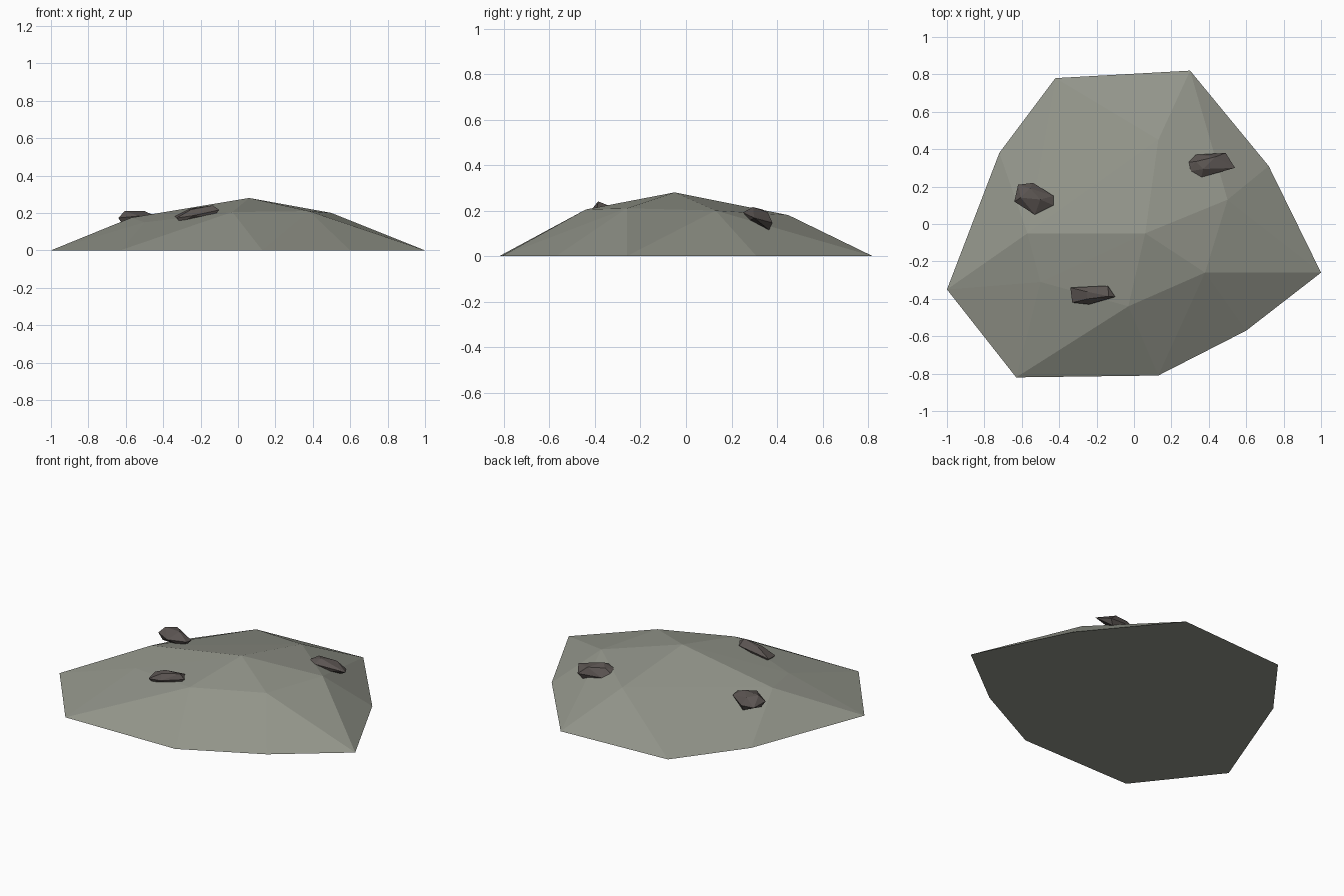
import bpy, bmesh
from mathutils import Vector

cube = bpy.data.objects.get("Cube")
if cube:
    bpy.data.objects.remove(cube, do_unlink=True)


def make_material(name, rgb):
    mat = bpy.data.materials.new(name)
    mat.use_nodes = True
    color = (*rgb, 1.0)
    mat.diffuse_color = color
    shader = mat.node_tree.nodes["Principled BSDF"]
    shader.inputs["Base Color"].default_value = color
    shader.inputs["Roughness"].default_value = 0.9
    return mat


def make_hull(name, points, mat):
    """Wrap a faceted convex skin around a handful of points."""
    bm = bmesh.new()
    for p in points:
        bm.verts.new(p)
    hull = bmesh.ops.convex_hull(bm, input=bm.verts[:])
    loose = {v for v in hull["geom_interior"] + hull["geom_unused"]
             if isinstance(v, bmesh.types.BMVert)}
    bmesh.ops.delete(bm, geom=list(loose), context="VERTS")
    bmesh.ops.recalc_face_normals(bm, faces=bm.faces[:])
    mesh = bpy.data.meshes.new(name)
    bm.to_mesh(mesh)
    bm.free()
    mesh.materials.append(mat)
    obj = bpy.data.objects.new(name, mesh)
    bpy.context.collection.objects.link(obj)
    return obj


def make_stone(name, outline, mid_z, height, tilt, top_shift, mat):
    """Chipped stone: a widest ring with smaller rings above and below, tilted to the slope."""
    center = sum((Vector(p) for p in outline), Vector((0, 0))) / len(outline)
    shift = Vector(top_shift)
    points = []
    for scale, dz, move in ((0.75, -0.5, 0), (1.0, 0.0, 0), (0.5, 0.5, 1)):
        for i, p in enumerate(outline):
            if scale < 1 and i % 2:
                continue
            offset = (Vector(p) - center) * scale + shift * move
            z = mid_z + dz * height + offset.dot(Vector(tilt))
            points.append((*(center + offset), z))
    return make_hull(name, points, mat)


ground_grey = make_material("mound grey green", (0.29, 0.30, 0.255))
stone_grey = make_material("stone dark brown grey", (0.105, 0.09, 0.084))

# Mound: flat irregular footprint with a low faceted crown
footprint = [(-1, -0.35), (-0.63, -0.82), (0.13, -0.81), (0.6, -0.57), (1, -0.26),
             (0.72, 0.31), (0.3, 0.82), (-0.42, 0.78), (-0.72, 0.38)]
crown = [(0.06, -0.05, 0.28), (-0.57, -0.05, 0.175), (-0.5, -0.31, 0.15),
         (-0.03, -0.44, 0.205), (0.38, -0.26, 0.21), (0.5, 0.13, 0.2),
         (0.13, 0.45, 0.18)]
make_hull("mound", [(x, y, 0) for x, y in footprint] + crown, ground_grey)

# Half-buried stones
make_stone("left_stone",
           [(-0.64, 0.12), (-0.62, 0.21), (-0.54, 0.22), (-0.43, 0.15),
            (-0.43, 0.1), (-0.53, 0.05)],
           0.17, 0.08, (0.0, -0.15), (-0.02, 0.01), stone_grey)
make_stone("back_stone",
           [(0.28, 0.33), (0.33, 0.37), (0.49, 0.38), (0.54, 0.3),
            (0.36, 0.25), (0.29, 0.28)],
           0.17, 0.075, (-0.05, -0.3), (0.0, 0.01), stone_grey)
make_stone("front_stone",
           [(-0.34, -0.34), (-0.14, -0.33), (-0.1, -0.39), (-0.24, -0.43),
            (-0.33, -0.42)],
           0.195, 0.06, (0.17, 0.15), (0.03, 0.0), stone_grey)
